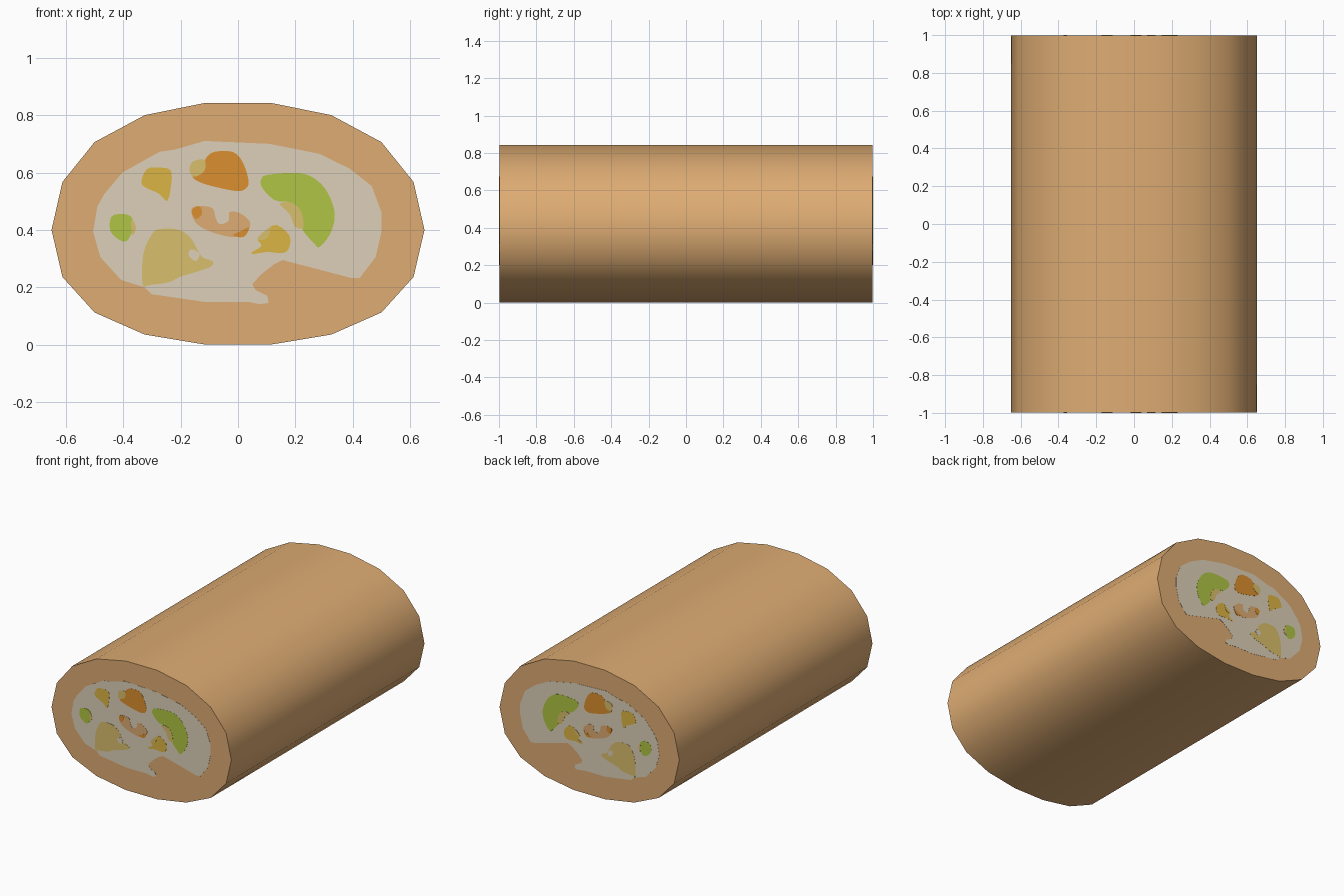
import bpy, bmesh, math


def material(name, rgb):
    # sRGB 0-255 to linear flat colour
    m = bpy.data.materials.new(name)
    lin = [((c / 255 + 0.055) / 1.055) ** 2.4 for c in rgb]
    m.diffuse_color = (*lin, 1)
    return m


RIND = material("rind_tan", (222, 172, 115))
CREAM = material("filling_cream", (220, 208, 184))
GREEN = material("green", (175, 197, 68))
ORANGE = material("orange", (219, 143, 46))
YELLOW = material("yellow", (220, 181, 69))
KHAKI = material("khaki", (218, 191, 108))


def smooth_loop(pts, n=3):
    # closed Catmull-Rom curve through the points
    out = []
    for i in range(len(pts)):
        p = [pts[(i + k - 1) % len(pts)] for k in range(4)]
        for s in range(n):
            t = s / n
            out.append(tuple(0.5 * (2 * b + (c - a) * t + (2 * a - 5 * b + 4 * c - d) * t * t
                                    + (3 * b - a - 3 * c + d) * t ** 3)
                             for a, b, c, d in zip(*p)))
    return out


def prism(name, pts, y0, y1, mat):
    # extrude an x-z outline between two y positions
    bm = bmesh.new()
    face = bm.faces.new([bm.verts.new((x, y0, z)) for x, z in pts])
    ext = bmesh.ops.extrude_face_region(bm, geom=[face], use_keep_orig=True)
    bmesh.ops.translate(bm, vec=(0, y1 - y0, 0),
                        verts=[v for v in ext["geom"] if isinstance(v, bmesh.types.BMVert)])
    bmesh.ops.recalc_face_normals(bm, faces=bm.faces)
    me = bpy.data.meshes.new(name)
    bm.to_mesh(me)
    bm.free()
    me.materials.append(mat)
    ob = bpy.data.objects.new(name, me)
    bpy.context.collection.objects.link(ob)
    return ob


HALF = 0.997


def plates(name, pts, level, mat, n=3):
    # the same thin inlay on both cut ends
    loop = smooth_loop(pts, n)
    for side, s in (("front", -1), ("back", 1)):
        prism(f"{name}_{side}", loop, s * (HALF - 0.001), s * (HALF + 0.001 * level), mat)


# Roll: 18-sided oval, smooth along its length
right = [(.113, 0), (.325, .035), (.50, .112), (.612, .236), (.65, .40),
         (.612, .567), (.50, .706), (.325, .80), (.113, .843)]
left = [(-x, z) for x, z in reversed(right)]
roll = prism("roll", right + left, -HALF, HALF, RIND)
bpy.context.view_layer.objects.active = roll
roll.select_set(True)
bpy.ops.object.shade_smooth_by_angle(angle=math.radians(60))

# Cream filling with the notch at lower right
plates("filling", [
    (-.117, .71), (.11, .70), (.285, .665), (.39, .613), (.466, .553), (.50, .462), (.50, .393),
    (.48, .305), (.424, .232), (.396, .232), (.155, .295), (.127, .281), (.082, .246), (.05, .211),
    (.061, .19), (.103, .169), (.106, .145), (.075, .141), (.04, .148), (-.11, .148), (-.302, .176),
    (-.326, .2), (-.407, .225), (-.48, .305), (-.505, .393), (-.49, .483), (-.466, .525),
    (-.403, .6), (-.274, .672), (-.22, .68)], 1, CREAM, 1)

# Main ingredients
plates("green_crescent", [
    (.082, .578), (.103, .592), (.2, .599), (.257, .585), (.302, .546), (.33, .49), (.337, .438),
    (.319, .382), (.284, .34), (.267, .351), (.225, .4), (.228, .43), (.215, .473), (.18, .497),
    (.127, .504), (.082, .55)], 2, GREEN)
plates("green_bit", [
    (-.442, .445), (-.407, .456), (-.375, .448), (-.365, .424), (-.372, .386), (-.389, .361),
    (-.414, .365), (-.445, .396)], 2, GREEN)
plates("yellow_upper", [
    (-.337, .571), (-.316, .613), (-.274, .617), (-.236, .609), (-.232, .567), (-.246, .501),
    (-.274, .525), (-.326, .55)], 2, YELLOW)
plates("yellow_lower", [
    (.05, .323), (.082, .344), (.068, .368), (.093, .396), (.134, .417), (.18, .379), (.176, .333),
    (.152, .319), (.103, .323), (.054, .316)], 2, YELLOW)
plates("orange_chunk", [
    (-.159, .585), (-.124, .602), (-.113, .648), (-.082, .672), (-.019, .672), (.016, .637),
    (.037, .571), (.026, .543), (-.012, .536), (-.117, .56)], 2, ORANGE)
plates("khaki_chunk", [
    (-.333, .211), (-.33, .316), (-.302, .382), (-.274, .403), (-.204, .4), (-.162, .368),
    (-.145, .337), (-.124, .305), (-.089, .291), (-.092, .274), (-.134, .257), (-.204, .236),
    (-.239, .218), (-.309, .208)], 2, KHAKI)
plates("curled_piece", [
    (-.162, .473), (-.134, .483), (-.089, .476), (-.079, .445), (-.065, .42), (-.033, .431),
    (-.03, .462), (.005, .459), (.04, .431), (.037, .403), (-.002, .375), (-.058, .382),
    (-.117, .403), (-.152, .431)], 2, RIND)

# Small shaded details on the ingredients
plates("crescent_core", [(.145, .49), (.18, .497), (.215, .473), (.228, .43), (.225, .405),
                         (.197, .413), (.18, .456)], 3, KHAKI)
plates("green_bit_edge", [(-.372, .435), (-.355, .41), (-.368, .38)], 3, KHAKI)
plates("yellow_lower_edge", [(.068, .368), (.093, .396), (.115, .408), (.10, .37)], 3, KHAKI)
plates("orange_chunk_edge", [(-.169, .606), (-.159, .637), (-.117, .645), (-.117, .606),
                             (-.152, .585)], 3, KHAKI)
plates("khaki_gap", [(-.173, .312), (-.162, .333), (-.134, .316), (-.148, .291)], 3, CREAM)
plates("curl_tip_left", [(-.162, .466), (-.141, .483), (-.127, .473), (-.127, .452),
                         (-.148, .438)], 3, ORANGE)
plates("curl_tip_right", [(-.019, .382), (.005, .393), (.04, .41), (.02, .375)], 3, ORANGE)
